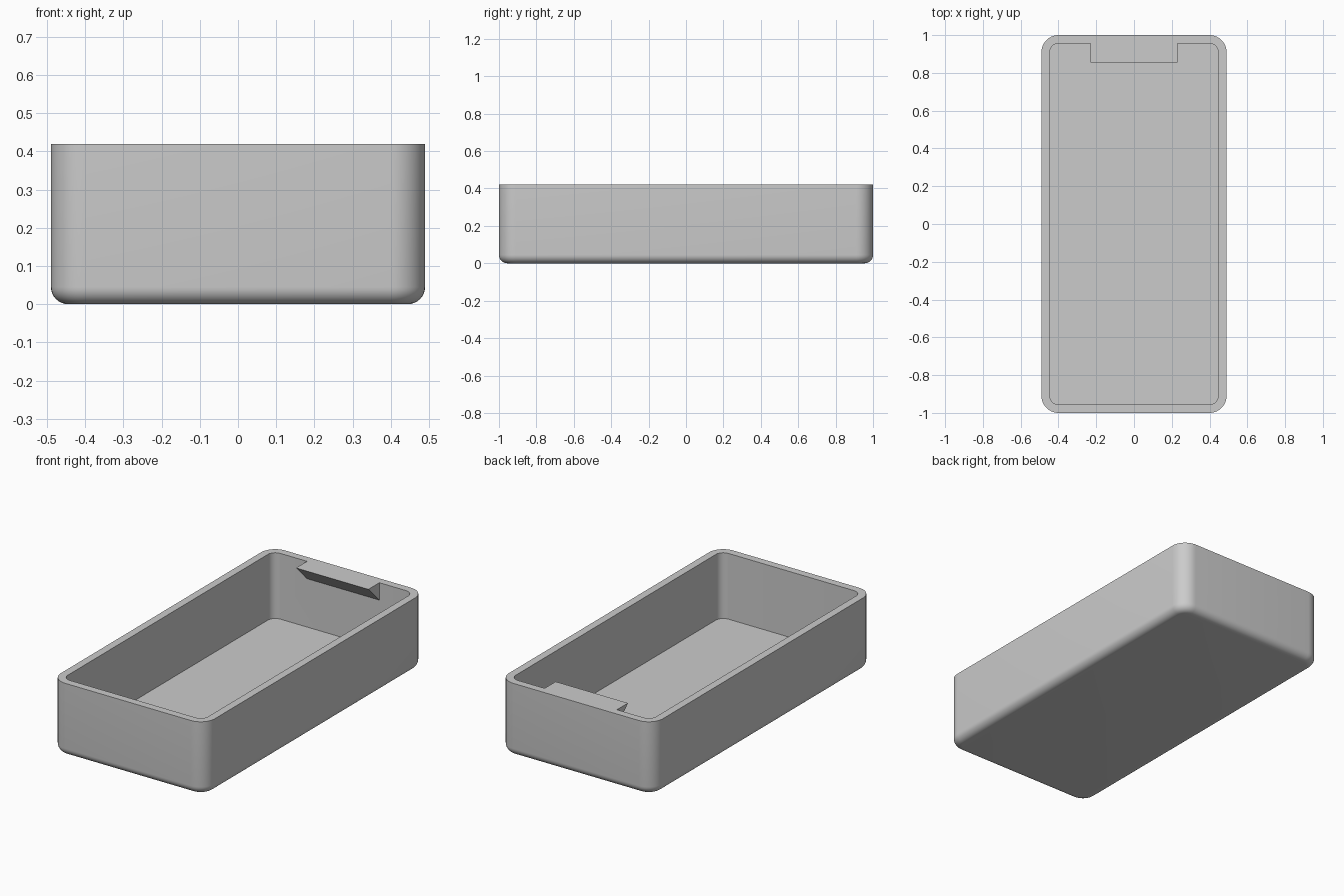
import bpy, bmesh, math

if "Cube" in bpy.data.objects:
    bpy.data.objects.remove(bpy.data.objects["Cube"], do_unlink=True)

HX, HY, H = 0.49, 1.0, 0.42      # half width, half length, height
WALL, FLOOR = 0.044, 0.042
CORNER, FILLET = 0.09, 0.045
LIP_HALF, LIP_DEPTH = 0.23, 0.1

grey = bpy.data.materials.new("plain_grey")
grey.use_nodes = True
colour = (0.6, 0.6, 0.6, 1)
grey.diffuse_color = colour
grey.node_tree.nodes["Principled BSDF"].inputs["Base Color"].default_value = colour


def ring(inset, z, steps=10):
    """Rounded rectangle, inset from the outer outline."""
    r = CORNER - inset
    pts = []
    for i, (sx, sy) in enumerate([(1, 1), (-1, 1), (-1, -1), (1, -1)]):
        for k in range(steps + 1):
            a = (i + k / steps) * math.pi / 2
            pts.append((sx * (HX - CORNER) + r * math.cos(a),
                        sy * (HY - CORNER) + r * math.sin(a), z))
    return pts


def loft(name, rings):
    """Closed solid through a stack of matching outlines."""
    bm = bmesh.new()
    loops = [[bm.verts.new(p) for p in pts] for pts in rings]
    n = len(loops[0])
    for low, high in zip(loops, loops[1:]):
        for i in range(n):
            j = (i + 1) % n
            bm.faces.new((low[i], low[j], high[j], high[i]))
    bm.faces.new(loops[0][::-1])
    bm.faces.new(loops[-1])
    bmesh.ops.recalc_face_normals(bm, faces=bm.faces)
    mesh = bpy.data.meshes.new(name)
    bm.to_mesh(mesh)
    bm.free()
    mesh.materials.append(grey)
    obj = bpy.data.objects.new(name, mesh)
    bpy.context.collection.objects.link(obj)
    return obj


def cut(target, cutter):
    mod = target.modifiers.new("cut", "BOOLEAN")
    mod.operation = "DIFFERENCE"
    mod.solver = "EXACT"
    mod.object = cutter
    bpy.context.view_layer.objects.active = target
    bpy.ops.object.modifier_apply(modifier=mod.name)
    bpy.data.objects.remove(cutter, do_unlink=True)


# Outer body with a rounded bottom edge
fillet = []
for k in range(9):
    a = k / 8 * math.pi / 2
    fillet.append(ring(FILLET * (1 - math.sin(a)), FILLET * (1 - math.cos(a))))
tray = loft("tray", fillet + [ring(0, H)])

# Cavity, kept clear of the wedge-shaped lip at the back
cavity = loft("cavity_cutter", [ring(WALL, FLOOR), ring(WALL, H + 0.1)])
tip, back = HY - WALL - LIP_DEPTH, HY + 0.1
profile = [(tip, H), (back, H - (back - tip)), (back, H + 0.2), (tip, H + 0.2)]
lip = loft("lip_keeper", [[(x, y, z) for y, z in profile]
                          for x in (-LIP_HALF, LIP_HALF)])
cut(cavity, lip)
cut(tray, cavity)

# Smooth corners, sharp rim and lip
bpy.ops.object.select_all(action="DESELECT")
tray.select_set(True)
bpy.context.view_layer.objects.active = tray
bpy.ops.object.shade_smooth_by_angle(angle=math.radians(30))
